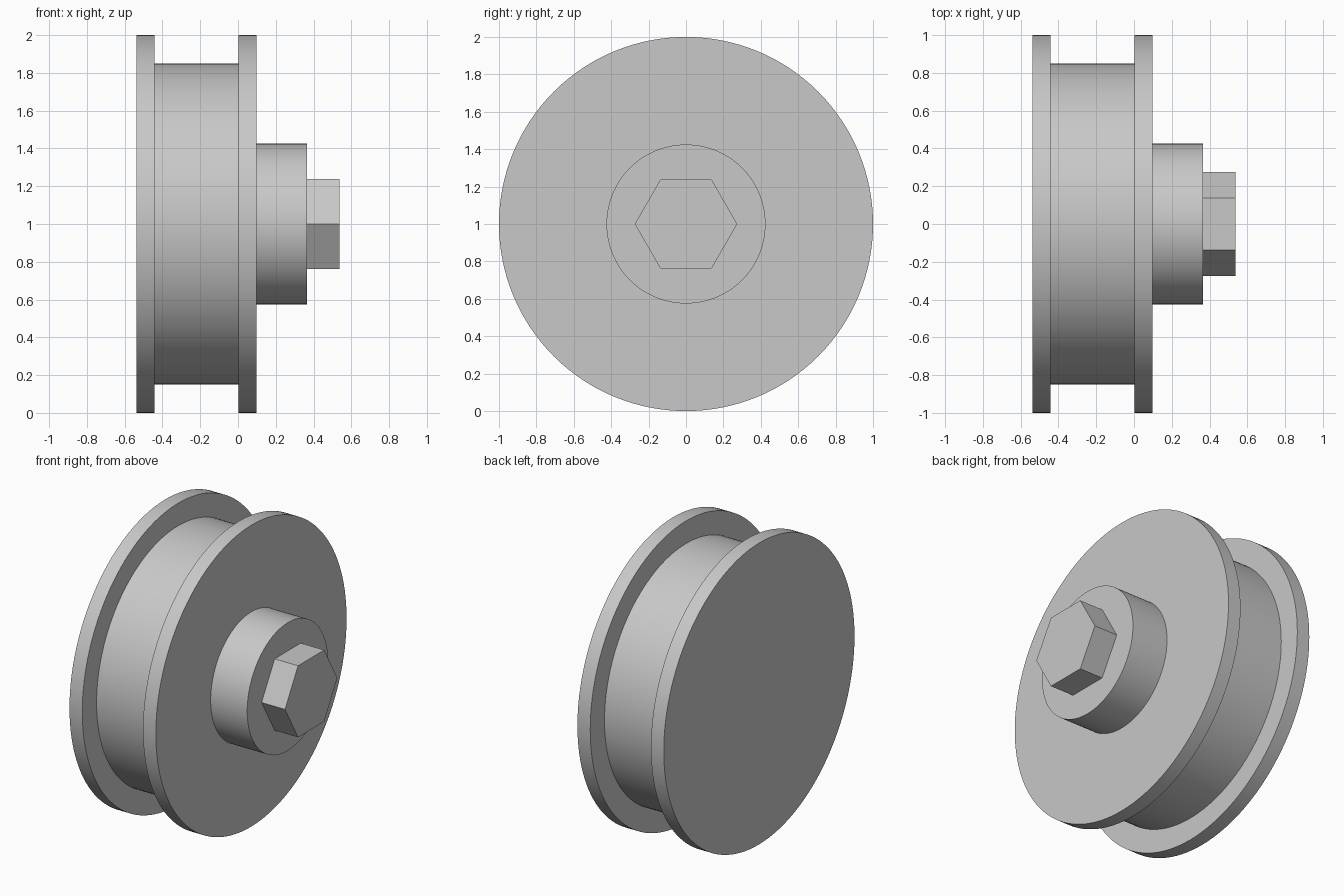
import bpy
import math

cube = bpy.data.objects.get("Cube")
if cube:
    bpy.data.objects.remove(cube, do_unlink=True)

# Plain grey metal
grey = bpy.data.materials.new("grey metal")
grey.use_nodes = True
colour = (0.58, 0.58, 0.58, 1.0)
grey.diffuse_color = colour
grey.node_tree.nodes["Principled BSDF"].inputs["Base Color"].default_value = colour

AXLE_HEIGHT = 1.0
ROUND = 128
OVERLAP = 0.02  # parts sink slightly into their neighbours


def disc(name, x_start, x_end, radius, sides=ROUND):
    """Solid cylinder or prism lying along the x axis."""
    bpy.ops.mesh.primitive_cylinder_add(
        vertices=sides, radius=radius, depth=x_end - x_start,
        location=((x_start + x_end) / 2, 0, AXLE_HEIGHT),
        rotation=(0, math.pi / 2, 0))
    obj = bpy.context.object
    obj.name = name
    obj.data.name = name
    obj.data.materials.append(grey)
    if sides == ROUND:
        bpy.ops.object.shade_smooth_by_angle(angle=math.radians(30))
    return obj


# Two flanges with the drum between them
disc("outer_flange", -0.537, -0.443, 1.0)
disc("drum", -0.443 - OVERLAP, 0.003 + OVERLAP, 0.85)
disc("inner_flange", 0.003, 0.097, 1.0)

# Hub and hexagonal drive end
disc("hub", 0.097 - OVERLAP, 0.365, 0.425)
disc("hex_drive", 0.365 - OVERLAP, 0.537, 0.274, sides=6)
